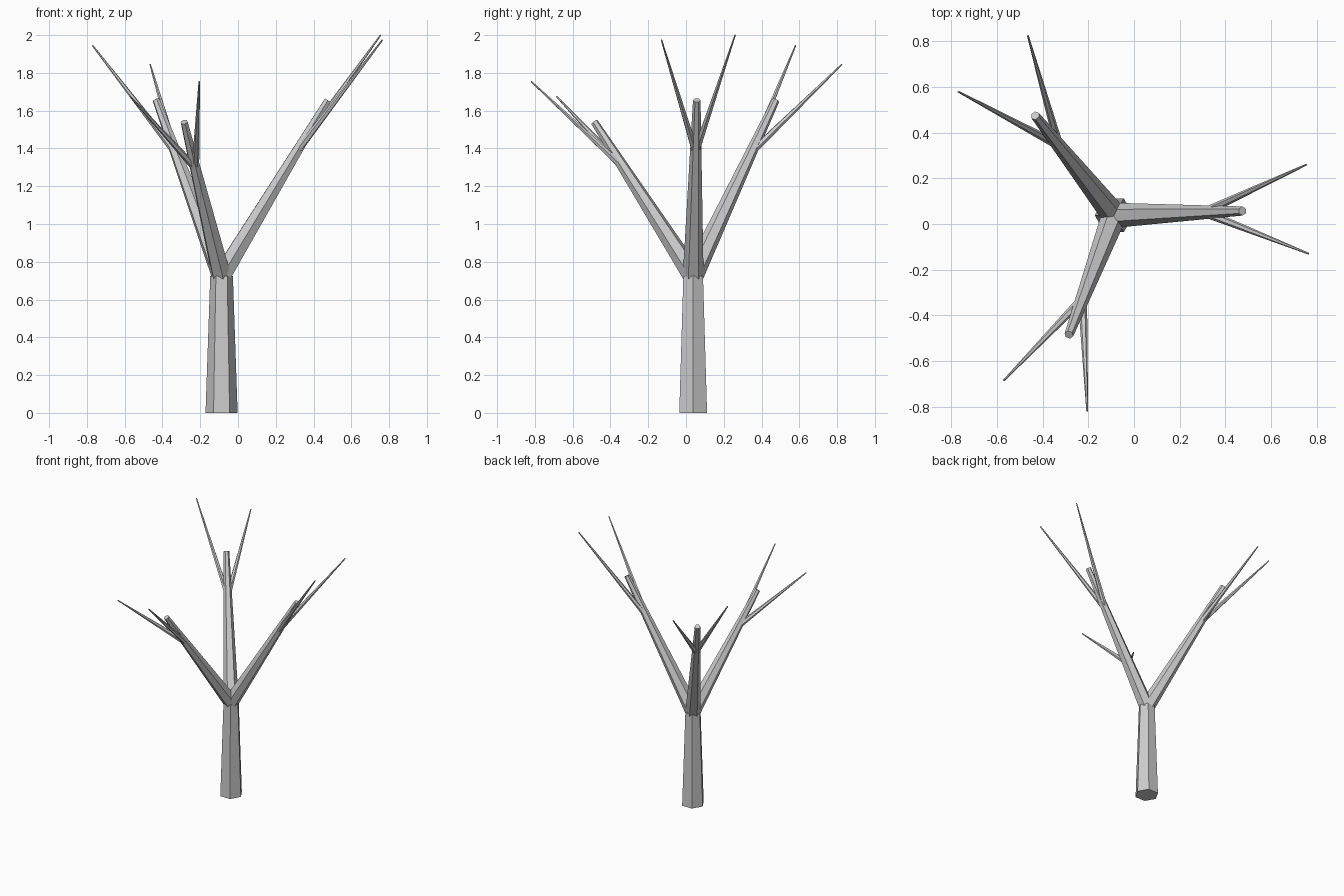
import bpy
import bmesh
from mathutils import Matrix, Vector

if "Cube" in bpy.data.objects:
    bpy.data.objects.remove(bpy.data.objects["Cube"], do_unlink=True)

# Single bark colour
bark = bpy.data.materials.new("bark_grey")
bark.use_nodes = True
GREY = (0.6, 0.6, 0.6, 1)
bark.diffuse_color = GREY
bark.node_tree.nodes["Principled BSDF"].inputs["Base Color"].default_value = GREY


def limb(name, start, end, r_start, r_end):
    """Tapered six-sided limb with flat faces between two points."""
    start, end = Vector(start), Vector(end)
    axis = end - start
    turn = axis.to_track_quat('Z', 'Y').to_matrix().to_4x4()
    bm = bmesh.new()
    bmesh.ops.create_cone(
        bm, cap_ends=True, segments=6, radius1=r_start, radius2=r_end,
        depth=axis.length,
        matrix=Matrix.Rotation(1.5707963, 4, 'Z'))
    # The cone's first corner is on Y, so the quarter turn puts corners on X
    bm.transform(Matrix.Translation((start + end) / 2) @ turn)
    mesh = bpy.data.meshes.new(name)
    bm.to_mesh(mesh)
    bm.free()
    mesh.materials.append(bark)
    obj = bpy.data.objects.new(name, mesh)
    bpy.context.collection.objects.link(obj)
    return obj


# Trunk
FORK = Vector((-0.087, 0.038, 0.725))
limb("trunk", (FORK.x, FORK.y, 0), FORK, 0.085, 0.06)

# Three main branches, each carrying two thin twigs
branches = {
    "left": ((0.475, 0.057, 1.655),
             [(0.755, 0.26, 2.0), (0.765, -0.13, 1.975)]),
    "back": ((-0.433, 0.475, 1.655),
             [(-0.77, 0.58, 1.945), (-0.465, 0.825, 1.845)]),
    "front": ((-0.285, -0.485, 1.54),
              [(-0.57, -0.685, 1.675), (-0.205, -0.82, 1.755)]),
}
for side, (tip, twig_tips) in branches.items():
    tip = Vector(tip)
    limb(side + "_branch", FORK, tip, 0.055, 0.02)
    joint = FORK.lerp(tip, 0.7)
    for i, twig_tip in enumerate(twig_tips, 1):
        limb(f"{side}_twig_{i}", joint, twig_tip, 0.02, 0.004)
